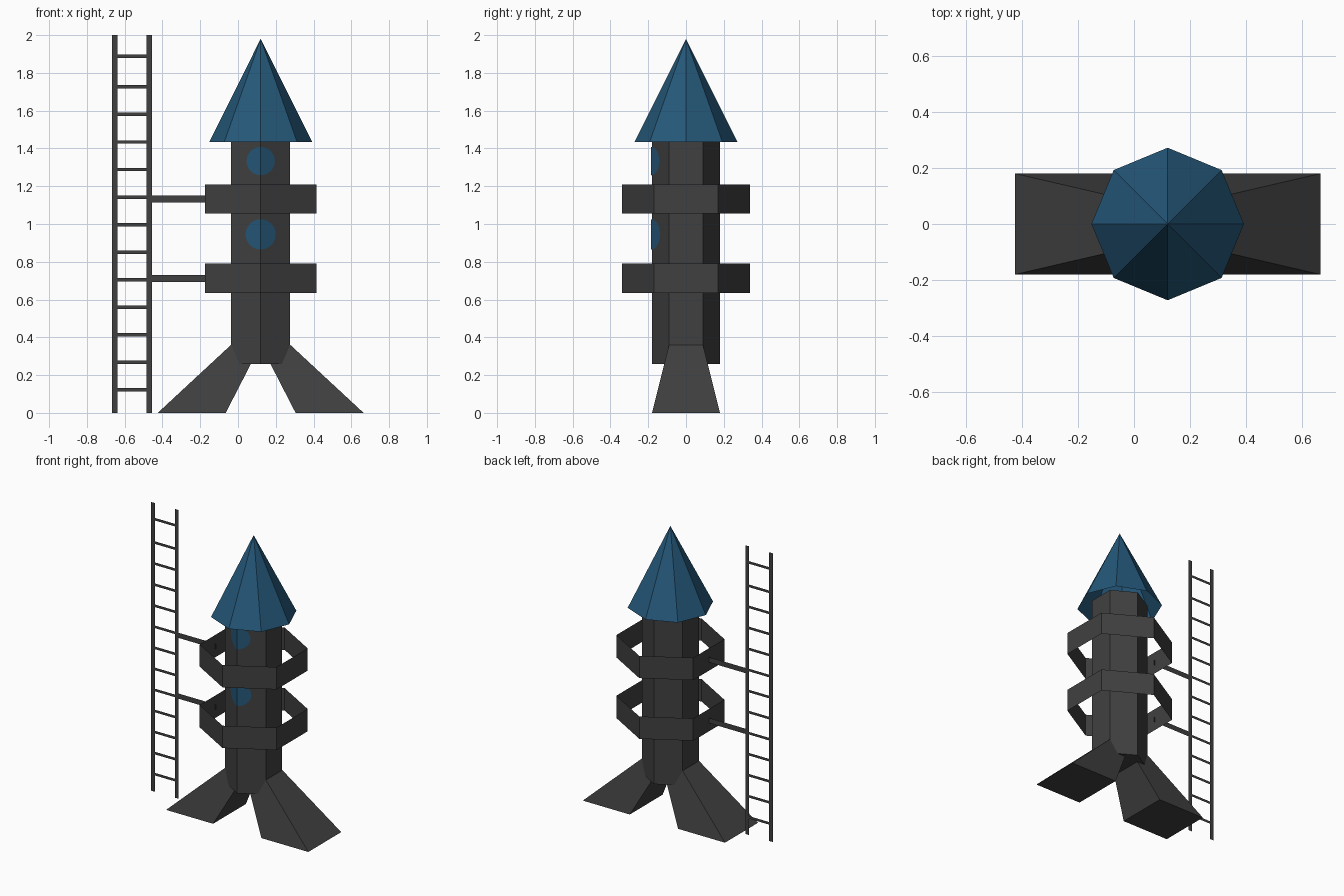
import bpy, bmesh, math

if "Cube" in bpy.data.objects:
    bpy.data.objects.remove(bpy.data.objects["Cube"])

CX = 0.12  # rocket axis


def material(name, rgb):
    m = bpy.data.materials.new(name)
    m.diffuse_color = (*rgb, 1)
    m.use_nodes = True
    m.node_tree.nodes["Principled BSDF"].inputs["Base Color"].default_value = m.diffuse_color
    return m


GREY = material("dark grey", (0.051, 0.051, 0.051))
BLUE = material("deep blue", (0.018, 0.096, 0.19))


def finish(name, bm, mat, solid=True):
    if solid:
        bmesh.ops.recalc_face_normals(bm, faces=bm.faces)
    me = bpy.data.meshes.new(name)
    bm.to_mesh(me)
    bm.free()
    me.materials.append(mat)
    ob = bpy.data.objects.new(name, me)
    bpy.context.collection.objects.link(ob)
    return ob


def loop(bm, sides, r, z, start):
    """Ring of vertices round the rocket axis."""
    return [bm.verts.new((CX + r * math.cos(start + math.tau * i / sides),
                          r * math.sin(start + math.tau * i / sides), z))
            for i in range(sides)]


def bridge(bm, lo, hi):
    n = len(lo)
    for i in range(n):
        j = (i + 1) % n
        bm.faces.new((lo[i], lo[j], hi[j], hi[i]))


def tube(name, r, z0, z1, caps):
    """Hexagonal tube with corners at the front and back."""
    bm = bmesh.new()
    lo = loop(bm, 6, r, z0, math.pi / 2)
    hi = loop(bm, 6, r, z1, math.pi / 2)
    bridge(bm, lo, hi)
    if caps:
        bm.faces.new(lo[::-1])
        bm.faces.new(hi)
    finish(name, bm, GREY, solid=caps)


# Body and the two thin hoops around it
tube("body", 0.18, 0.26, 1.465, True)
tube("lower_hoop", 0.34, 0.635, 0.79, False)
tube("upper_hoop", 0.34, 1.055, 1.21, False)

# Nose cone: eight sides, open underneath
bm = bmesh.new()
rim = loop(bm, 8, 0.272, 1.435, 0)
tip = bm.verts.new((CX, 0, 1.98))
for i in range(8):
    bm.faces.new((rim[i], rim[(i + 1) % 8], tip))
finish("nose_cone", bm, BLUE, solid=False)

# Fins: tapered blocks splaying out to either side
for side, name in ((-1, "left_fin"), (1, "right_fin")):
    bm = bmesh.new()
    rings = []
    for inner, outer, w, z in ((0.185, 0.545, 0.18, 0), (0.0, 0.157, 0.09, 0.36)):
        rings.append([bm.verts.new((CX + side * x, y, z)) for x, y in
                      ((inner, -w), (outer, -w), (outer, w), (inner, w))])
    bridge(bm, *rings)
    bm.faces.new(rings[0][::-1])
    bm.faces.new(rings[1])
    finish(name, bm, GREY)

# Round windows folded over the front corner of the body
for name, zc, r in (("lower_window", 0.945, 0.08), ("upper_window", 1.333, 0.075)):
    bm = bmesh.new()
    n = 24
    vs = []
    for i in range(n):
        a = math.pi / 2 + math.tau * i / n
        dx = r * math.cos(a)
        y = -0.184 + abs(dx) * math.tan(math.pi / 6)
        vs.append(bm.verts.new((CX + dx, y, zc + r * math.sin(a))))
    bm.faces.new(vs[:n // 2 + 1])
    bm.faces.new(vs[n // 2:] + vs[:1])
    finish(name, bm, BLUE, solid=False)


def plates(name, rects):
    """Paper-thin rectangles (x0, x1, z0, z1) standing in the y = 0 plane."""
    bm = bmesh.new()
    for x0, x1, z0, z1 in rects:
        bm.faces.new([bm.verts.new((x, 0, z)) for x, z in
                      ((x0, z0), (x1, z0), (x1, z1), (x0, z1))])
    finish(name, bm, GREY, solid=False)


# Flat ladder tower and the arms that reach the hoops
plates("ladder_rails", [(-0.667, -0.638, 0, 2), (-0.484, -0.456, 0, 2)])
rungs = [0.122 + 0.1458 * i for i in range(12)] + [1.888]
plates("ladder_rungs", [(-0.638, -0.484, z - 0.009, z + 0.009) for z in rungs])
plates("support_arms", [(-0.456, -0.168, z - 0.018, z + 0.018) for z in (0.711, 1.132)])
